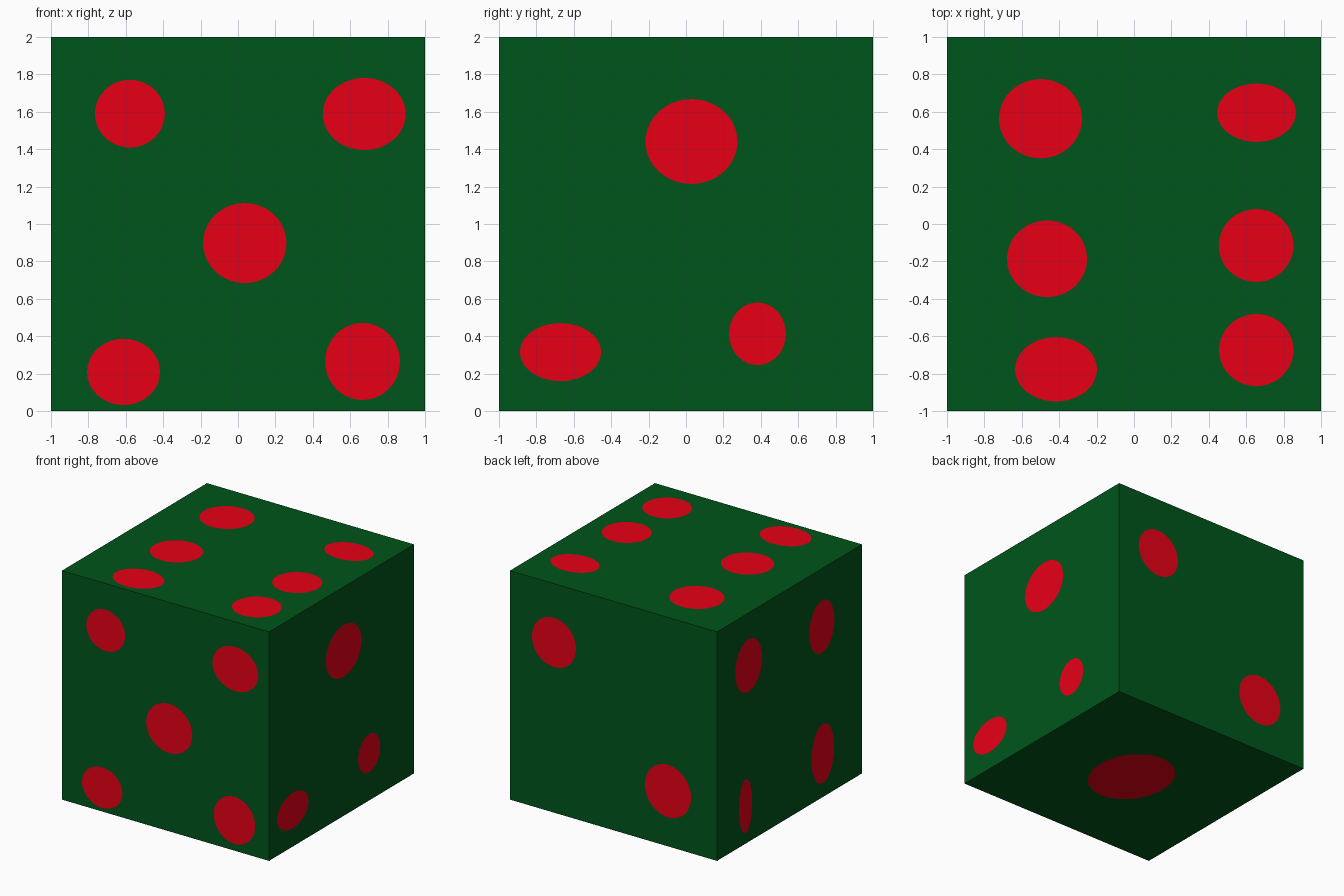
import bpy, bmesh, math
from mathutils import Vector

if "Cube" in bpy.data.objects:
    bpy.data.objects.remove(bpy.data.objects["Cube"])

X, Y, Z = Vector((1, 0, 0)), Vector((0, 1, 0)), Vector((0, 0, 1))
C = Vector((0, 0, 1))          # cube centre
SIDES = 40                     # segments per spot


def material(name, rgb):
    m = bpy.data.materials.new(name)
    m.diffuse_color = (*rgb, 1)
    m.use_nodes = True
    m.node_tree.nodes["Principled BSDF"].inputs["Base Color"].default_value = m.diffuse_color
    return m


# Each side: outward normal, in-plane axes, spots as (u, v, u radius, v radius)
FACES = [
    (-Y, X, Z, [(-.578, 1.59, .187, .181), (.675, 1.588, .222, .193), (.036, .898, .223, .214),
                (-.612, .209, .195, .177), (.666, .265, .2, .206)]),            # front
    (X, Y, Z, [(.029, 1.441, .246, .227), (-.671, .315, .217, .155),
               (.382, .413, .152, .167)]),                                      # right
    (Z, X, Y, [(-.5, .563, .222, .212), (.655, .595, .211, .156), (-.465, -.186, .214, .205),
               (.653, -.115, .2, .195), (-.417, -.777, .219, .172),
               (.654, -.674, .199, .193)]),                                     # top
    (Y, X, Z, [(.575, 1.486, .213, .216), (-.526, .483, .223, .229)]),          # back
    (-X, Y, Z, [(.564, 1.541, .184, .23), (-.446, 1.492, .173, .229),
                (-.46, .38, .156, .257), (.606, .328, .09, .234)]),             # left
    (-Z, X, Y, [(.01, -.02, .336, .397)]),                                      # bottom
]


def loop(bm, points):
    verts = [bm.verts.new(p) for p in points]
    edges = [bm.edges.new((a, b)) for a, b in zip(verts, verts[1:] + verts[:1])]
    return verts, edges


bm = bmesh.new()
for n, u, v, spots in FACES:
    base = n + C - v * C.dot(v)            # in-plane origin, at v = 0
    mid = C.dot(v)
    # square outline
    _, edges = loop(bm, [base + u * a + v * (mid + b)
                         for a, b in ((-1, -1), (1, -1), (1, 1), (-1, 1))])
    # spots inset flush into the side
    for cu, cv, ru, rv in spots:
        angles = [math.tau * i / SIDES for i in range(SIDES)]
        verts, ring = loop(bm, [base + u * (cu + ru * math.cos(a)) + v * (cv + rv * math.sin(a))
                                for a in angles])
        edges += ring
        outward = u.cross(v).dot(n) > 0
        bm.faces.new(verts if outward else verts[::-1]).material_index = 1
    # green surround filled around the spots
    res = bmesh.ops.triangle_fill(bm, edges=edges, use_beauty=True, normal=n)
    for f in res["geom"]:
        if isinstance(f, bmesh.types.BMFace):
            f.material_index = 0
            f.normal_update()
            if f.normal.dot(n) < 0:
                f.normal_flip()

# weld the six sides into one closed cube
bmesh.ops.remove_doubles(bm, verts=bm.verts, dist=1e-5)
mesh = bpy.data.meshes.new("die_body")
bm.to_mesh(mesh)
bm.free()
mesh.materials.append(material("dark_green", (0, .0908, .0103)))
mesh.materials.append(material("red", (.8, 0, .008)))
bpy.context.collection.objects.link(bpy.data.objects.new("die_body", mesh))
